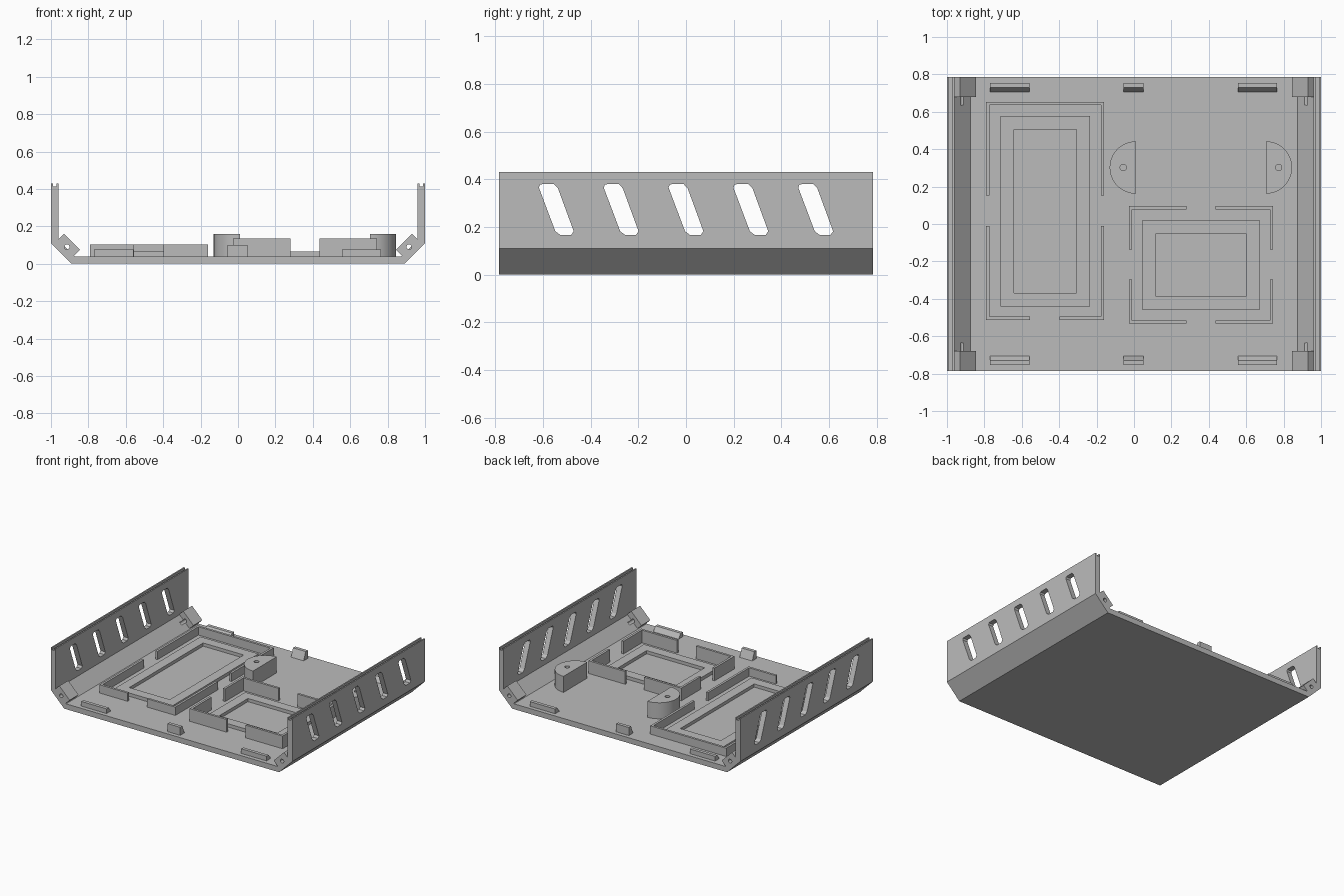
import bpy
import bmesh
import math
from mathutils import Vector

cube = bpy.data.objects.get("Cube")
if cube:
    bpy.data.objects.remove(cube, do_unlink=True)

GREY = (0.5, 0.5, 0.5, 1)
mat = bpy.data.materials.new("plain grey plastic")
mat.use_nodes = True
mat.diffuse_color = GREY
mat.node_tree.nodes["Principled BSDF"].inputs["Base Color"].default_value = GREY

DEPTH = 0.785   # half length of the tray
FLOOR = 0.04    # top of the floor
SUNK = 0.03     # parts start slightly inside the floor


def finish(name, bm):
    bmesh.ops.recalc_face_normals(bm, faces=bm.faces)
    mesh = bpy.data.meshes.new(name)
    bm.to_mesh(mesh)
    bm.free()
    mesh.materials.append(mat)
    obj = bpy.data.objects.new(name, mesh)
    bpy.context.collection.objects.link(obj)
    return obj


def prism(name, points, axis, lo, hi):
    """Extrude a closed 2D outline along an axis from lo to hi."""
    place = {"x": lambda a, b: (lo, a, b),
             "y": lambda a, b: (a, lo, b),
             "z": lambda a, b: (a, b, lo)}[axis]
    bm = bmesh.new()
    face = bm.faces.new([bm.verts.new(place(a, b)) for a, b in points])
    new = bmesh.ops.extrude_face_region(bm, geom=[face])["geom"]
    shift = Vector([hi - lo if axis == k else 0 for k in "xyz"])
    bmesh.ops.translate(bm, vec=shift, verts=[v for v in new if isinstance(v, bmesh.types.BMVert)])
    return finish(name, bm)


def box(name, x0, x1, y0, y1, top):
    return prism(name, [(x0, y0), (x1, y0), (x1, y1), (x0, y1)], "z", SUNK, top)


def arc(cx, cy, r, start, end, n):
    steps = [math.radians(start + (end - start) * i / n) for i in range(n + 1)]
    return [(cx + r * math.cos(a), cy + r * math.sin(a)) for a in steps]


def circle(cx, cy, r):
    return arc(cx, cy, r, 0, 345, 23)


def activate(obj):
    bpy.ops.object.select_all(action="DESELECT")
    obj.select_set(True)
    bpy.context.view_layer.objects.active = obj


def cut(targets, cutter):
    cutter.hide_render = True
    for obj in targets:
        mod = obj.modifiers.new("cut", "BOOLEAN")
        mod.operation = "DIFFERENCE"
        mod.solver = "EXACT"
        mod.object = cutter
        activate(obj)
        bpy.ops.object.modifier_apply(modifier=mod.name)
    bpy.data.objects.remove(cutter, do_unlink=True)


# Tray shell: floor, slanted lower sides and grooved upright walls
half = [(0.89, 0), (1, 0.11), (1, 0.43), (0.99, 0.43), (0.99, 0.412), (0.97, 0.412),
        (0.97, 0.43), (0.96, 0.43), (0.96, 0.125), (0.875, FLOOR)]
shell = prism("tray_shell", half + [(-x, z) for x, z in reversed(half)], "y", -DEPTH, DEPTH)

# Slanted vent slots through both walls
slot = [(-0.055, 0.38), (-0.01, 0.38), (0.007, 0.362), (0.073, 0.182), (0.062, 0.166),
        (0.017, 0.166), (-0.004, 0.182), (-0.073, 0.365), (-0.068, 0.378)]
for i in range(-2, 3):
    cut([shell], prism("slot_cutter", [(y + i * 0.272, z) for y, z in slot], "x", -1.2, 1.2))

# Screw blocks on the slanted sides in the four corners
for sx, side in ((1, "left"), (-1, "right")):
    for sy, end in ((1, "back"), (-1, "front")):
        outline = [(0.97, 0.12), (0.93, 0.16), (0.845, 0.075), (0.885, 0.035)]
        block = prism(f"{end}_{side}_screw_block", [(sx * x, z) for x, z in outline],
                      "y", sy * DEPTH, sy * 0.68)
        cut([shell, block], prism("screw_hole_cutter", circle(sx * 0.915, 0.09, 0.014),
                                  "y", sy * 0.8, sy * 0.635))

# Snap tabs along the front and back edges
for sy, end in ((1, "back"), (-1, "front")):
    for label, x0, x1, top in (("right", -0.77, -0.56, 0.075),
                               ("middle", -0.055, 0.05, 0.1),
                               ("left", 0.555, 0.765, 0.075)):
        outline = [(0.755, SUNK), (0.755, top), (0.73, top), (0.705, FLOOR), (0.705, SUNK)]
        prism(f"{end}_{label}_snap_tab", [(sy * y, z) for y, z in outline], "x", x0, x1)


def pad(name, x0, x1, y0, y1):
    """Low platform with a shallow rectangular recess."""
    obj = box(name, x0, x1, y0, y1, 0.065)
    bm = bmesh.new()
    bm.from_mesh(obj.data)
    top = [f for f in bm.faces if f.normal.z > 0.9]
    bmesh.ops.inset_region(bm, faces=top, thickness=0.102)
    low = bmesh.ops.extrude_face_region(bm, geom=top)["geom"]
    bmesh.ops.delete(bm, geom=top, context="FACES_ONLY")
    bmesh.ops.translate(bm, vec=(0, 0, -0.024),
                        verts=[v for v in low if isinstance(v, bmesh.types.BMVert)])
    bmesh.ops.recalc_face_normals(bm, faces=bm.faces)
    bm.to_mesh(obj.data)
    bm.free()


def fence(name, x0, x1, y0, y1, top, gap_x, gap_y, open_back):
    """Thin walls around a pad, broken by gaps."""
    t = 0.017
    for label, ya in (("front", y0), ("back", y1 - t)):
        if label == "back" and not open_back:
            box(f"{name}_back_wall", x0, x1, ya, ya + t, top)
            continue
        box(f"{name}_{label}_wall_a", x0, gap_x[0], ya, ya + t, top)
        box(f"{name}_{label}_wall_b", gap_x[1], x1, ya, ya + t, top)
    for label, xa in (("right", x0), ("left", x1 - t)):
        box(f"{name}_{label}_wall_a", xa, xa + t, y0 + t, gap_y[0], top)
        box(f"{name}_{label}_wall_b", xa, xa + t, gap_y[1], y1 - t, top)


# Two board holders
pad("long_pad", -0.715, -0.235, -0.44, 0.578)
fence("long_holder", -0.79, -0.16, -0.512, 0.652, 0.102, (-0.555, -0.397), (-0.01, 0.152), False)
pad("wide_pad", 0.045, 0.67, -0.46, 0.022)
fence("wide_holder", -0.028, 0.743, -0.533, 0.095, 0.135, (0.28, 0.437), (-0.297, -0.137), True)

# Half-round screw posts
for name, flat, start, hole in (("middle_post", 0.01, 90, -0.058), ("left_post", 0.705, -90, 0.773)):
    post = prism(name, arc(flat, 0.302, 0.14, start, start + 180, 32), "z", SUNK, 0.16)
    cut([post], prism("post_hole_cutter", circle(hole, 0.302, 0.017), "z", 0.06, 0.2))
    activate(post)
    bpy.ops.object.shade_smooth_by_angle(angle=math.radians(30))
